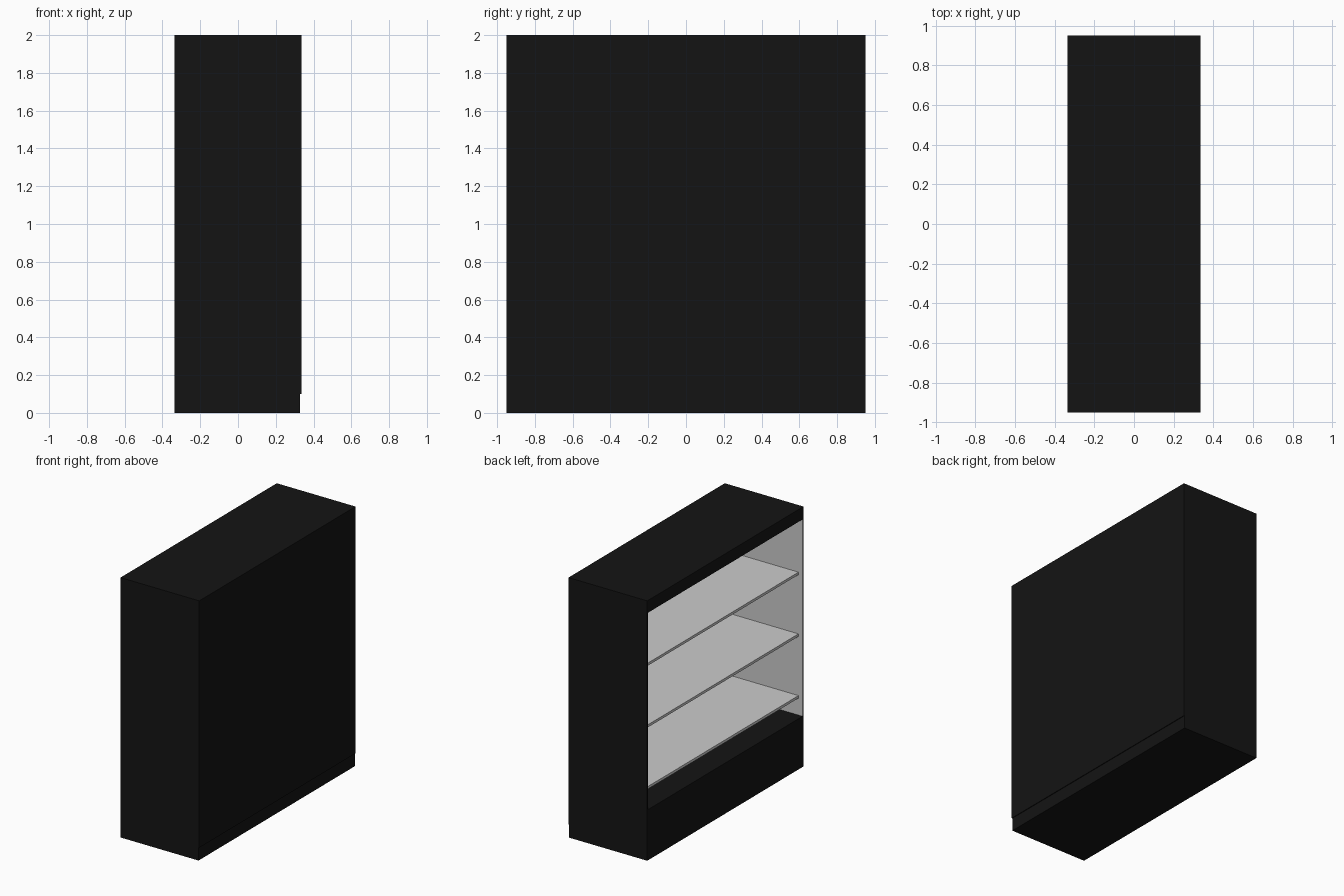
import bpy, bmesh

if "Cube" in bpy.data.objects:
    bpy.data.objects.remove(bpy.data.objects["Cube"])

W, D, H = 0.335, 0.95, 2.0      # half width (x), half length (y), height
SIDE = 0.008                    # side panel thickness

black = bpy.data.materials.new("black_paint")
black.diffuse_color = (0.007, 0.007, 0.007, 1)
black.use_nodes = True
black.node_tree.nodes["Principled BSDF"].inputs["Base Color"].default_value = black.diffuse_color


def extrude_profile(name, pts, y0, y1, mat=None):
    """Closed x-z profile extruded along y."""
    bm = bmesh.new()
    face = bm.faces.new([bm.verts.new((x, y0, z)) for x, z in pts])
    new = bmesh.ops.extrude_face_region(bm, geom=[face])["geom"]
    verts = [v for v in new if isinstance(v, bmesh.types.BMVert)]
    bmesh.ops.translate(bm, verts=verts, vec=(0, y1 - y0, 0))
    bmesh.ops.recalc_face_normals(bm, faces=bm.faces)
    mesh = bpy.data.meshes.new(name)
    bm.to_mesh(mesh)
    bm.free()
    if mat:
        mesh.materials.append(mat)
    ob = bpy.data.objects.new(name, mesh)
    bpy.context.collection.objects.link(ob)
    return ob


def box(name, x0, x1, y0, y1, z0, z1, mat=None):
    return extrude_profile(name, [(x0, z0), (x1, z0), (x1, z1), (x0, z1)], y0, y1, mat)


# Cabinet body: C-shaped section with base, back wall and header, open towards -x
body = [(-W, 0), (W - 0.006, 0), (W - 0.006, 0.1), (W, 0.1), (W, H), (-W, H),
        (-W, 1.905), (W - 0.015, 1.905), (W - 0.015, 0.39), (-W, 0.39)]
inner = D - SIDE
extrude_profile("cabinet_body", body, -inner, inner, black)

# Outer side panels, stepped in at the kick plate, with grey liners inside
side = body[:6]
for s, label in ((-1, "front"), (1, "back")):
    ya, yb = sorted((s * inner, s * D))
    extrude_profile(label + "_side_panel", side, ya, yb, black)
    ya, yb = sorted((s * (inner - 0.003), s * inner))
    box(label + "_side_liner", -W + 0.001, W - 0.015, ya, yb, 0.39, 1.905)

# Grey back liner
liner = inner - 0.003
box("back_liner", W - 0.02, W - 0.015, -liner, liner, 0.39, 1.905)

# Three display shelves, set back slightly from the opening
for i, z in enumerate((0.54, 1.015, 1.49)):
    box(f"shelf_{i + 1}", -0.30, W - 0.02, -liner, liner, z - 0.02, z)
